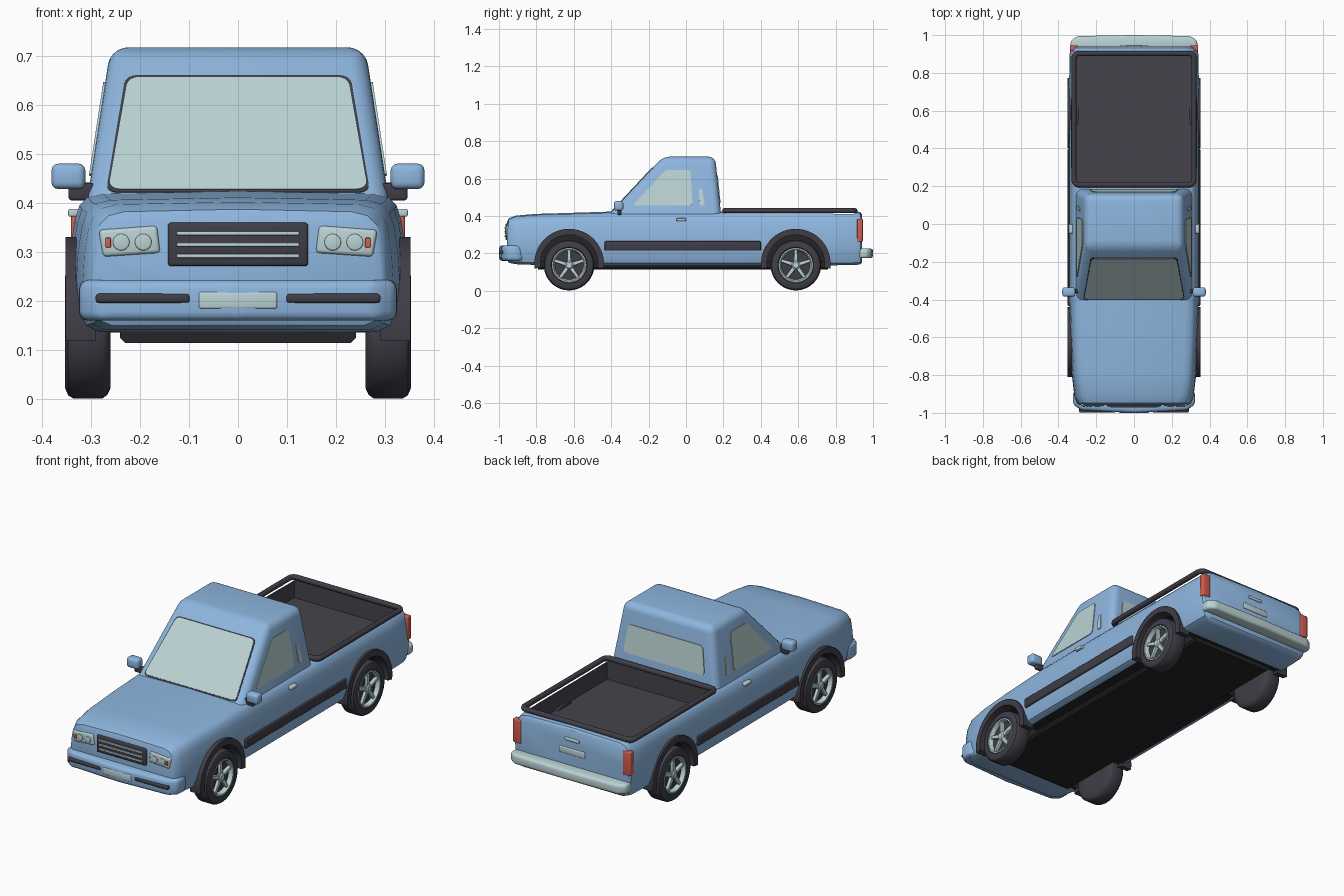
import bpy, bmesh, math
from mathutils import Vector

if "Cube" in bpy.data.objects:
    bpy.data.objects.remove(bpy.data.objects["Cube"])


def material(name, rgb):
    m = bpy.data.materials.new(name)
    m.diffuse_color = (*rgb, 1)
    m.use_nodes = True
    m.node_tree.nodes["Principled BSDF"].inputs["Base Color"].default_value = m.diffuse_color
    return m


BLUE = material("blue_paint", (0.27, 0.47, 0.74))
PALE = material("pale_glass_chrome", (0.50, 0.65, 0.66))
DARK = material("dark_plastic", (0.050, 0.047, 0.062))
LINER = material("bed_liner", (0.060, 0.057, 0.070))
BLACK = material("black_underside", (0.018, 0.018, 0.022))
RED = material("red_lens", (0.65, 0.11, 0.08))


def smooth(ob, angle=35):
    bpy.ops.object.select_all(action='DESELECT')
    ob.select_set(True)
    bpy.context.view_layer.objects.active = ob
    bpy.ops.object.shade_smooth_by_angle(angle=math.radians(angle))


def finish(name, bm, mats, mirror=False):
    bmesh.ops.recalc_face_normals(bm, faces=bm.faces)
    me = bpy.data.meshes.new(name)
    bm.to_mesh(me)
    bm.free()
    ob = bpy.data.objects.new(name, me)
    bpy.context.collection.objects.link(ob)
    for m in mats if isinstance(mats, list) else [mats]:
        me.materials.append(m)
    smooth(ob)
    if mirror:
        ob.modifiers.new("Mirror", 'MIRROR')
    return ob


def slab(name, ring, push, mat, bevel=0, corner=0, mirror=False):
    """Extrude a ring of 3D points along push, with rounded corners or edges."""
    bm = bmesh.new()
    bm.faces.new([bm.verts.new(p) for p in ring])
    if corner:
        bmesh.ops.bevel(bm, geom=bm.verts[:], offset=corner, segments=4, profile=0.5, affect='VERTICES')
    r = bmesh.ops.extrude_face_region(bm, geom=bm.faces[:])
    bmesh.ops.translate(bm, vec=push, verts=[v for v in r['geom'] if isinstance(v, bmesh.types.BMVert)])
    bmesh.ops.recalc_face_normals(bm, faces=bm.faces)
    if bevel:
        bmesh.ops.bevel(bm, geom=bm.edges[:], offset=bevel, segments=3, profile=0.5, affect='EDGES')
    return finish(name, bm, mat, mirror)


def prism(name, pts, axis, lo, hi, mat, **kw):
    """Extrude a 2D outline along one axis."""
    def at(a, b):
        return {'x': (lo, a, b), 'y': (a, lo, b), 'z': (a, b, lo)}[axis]
    push = {'x': (hi - lo, 0, 0), 'y': (0, hi - lo, 0), 'z': (0, 0, hi - lo)}[axis]
    return slab(name, [at(*p) for p in pts], push, mat, **kw)


def box(name, x, y, z, mat, **kw):
    return prism(name, [(x[0], z[0]), (x[1], z[0]), (x[1], z[1]), (x[0], z[1])], 'y', *y, mat, **kw)


def plate(name, ring, outward, mat, corner, lift=0.004, **kw):
    """Thin pane lying on a sloped surface."""
    ring = [Vector(p) for p in ring]
    n = (ring[1] - ring[0]).cross(ring[-1] - ring[0]).normalized()
    if n.dot(Vector(outward)) < 0:
        n = -n
    return slab(name, [p + n * lift for p in ring], -n * 0.008, mat, corner=corner, **kw)


def disc(cy, cz, r, n=48, a0=0, a1=360):
    full = a1 - a0 == 360
    k = n if full else n - 1
    return [(cy + r * math.cos(math.radians(a0 + (a1 - a0) * i / k)),
             cz + r * math.sin(math.radians(a0 + (a1 - a0) * i / k))) for i in range(n)]


def lathe(name, prof, cy, cz, mat, n=48):
    """Spin an (x, radius) profile around the axle line."""
    bm = bmesh.new()
    rings = [[bm.verts.new((x, *p)) for p in disc(cy, cz, r, n)] for x, r in prof]
    for a, b in zip(rings, rings[1:]):
        for i in range(n):
            bm.faces.new((a[i], a[(i + 1) % n], b[(i + 1) % n], b[i]))
    bm.faces.new(rings[0])
    bm.faces.new(rings[-1])
    return finish(name, bm, mat, True)


# Body shell lofted along its length: y, half width, bottom, top
sections = [(-.957, .290, .165, .362), (-.948, .302, .150, .382), (-.91, .316, .142, .397),
            (-.80, .329, .138, .406), (-.60, .339, .136, .412), (-.35, .344, .136, .420),
            (.20, .344, .136, .420), (.78, .343, .136, .420), (.91, .340, .138, .420),
            (.932, .335, .142, .415), (.940, .325, .150, .405)]
bm = bmesh.new()
loops = []
for y, w, b, t in sections:
    h = t - b
    half = [(w - .045, b), (w - .018, b + .012), (w - .005, b + .05), (w, b + .4 * h), (w - .003, b + .6 * h),
            (w - .011, b + .8 * h), (w - .021, t - .025), (w - .038, t - .008), (w - .07, t)]
    pts = [(0, b)] + half + [(0, t + .005)] + [(-x, z) for x, z in reversed(half)]
    loops.append([bm.verts.new((x, y, z)) for x, z in pts])
for p, q in zip(loops, loops[1:]):
    for i in range(len(p)):
        j = (i + 1) % len(p)
        bm.faces.new((p[i], p[j], q[j], q[i]))
bm.faces.new(loops[0])
bm.faces.new(loops[-1])
body = finish("body", bm, [BLUE, LINER, BLACK])

# Cut the load bed and the wheel wells
WHEELS = {"front": -.625, "rear": .587}
AXLE = .137
cutters = [box("bed_cutter", (-.305, .305), (.215, .90), (.32, .6), [BLUE, LINER, BLACK])]
for y in WHEELS.values():
    for lo, hi in ((.22, .5), (-.5, -.22)):
        cutters.append(prism("well_cutter", disc(y, AXLE + .008, .160), 'x', lo, hi, [BLUE, LINER, BLACK]))
for i, c in enumerate(cutters):
    c.hide_render = True
    for f in c.data.polygons:
        f.material_index = 2 if i else 1
    mod = body.modifiers.new("Cut", 'BOOLEAN')
    mod.operation, mod.solver, mod.object = 'DIFFERENCE', 'EXACT', c
    bpy.context.view_layer.objects.active = body
    bpy.ops.object.modifier_apply(modifier=mod.name)
    bpy.data.objects.remove(c)
for f in body.data.polygons:
    if f.normal.z < -.95 and f.center.z < .2 and -.8 < f.center.y < .78:
        f.material_index = 2
smooth(body)

# Underside floor pan
prism("floor_pan", [(-.24, .125), (-.23, .115), (.23, .115), (.24, .125), (.24, .16), (-.24, .16)],
      'y', -.79, .76, BLACK)


# Cab with tapering sides and sloping windscreen
def side_x(z): return .305 - (z - .42) * .153
def front_y(z): return -.40 + (z - .42) * .935
def back_y(z): return .186 - (z - .42) * .1


bm = bmesh.new()
low, high = [[bm.verts.new((sx * side_x(z), fy(z), z))
              for sx, fy in ((-1, front_y), (1, front_y), (1, back_y), (-1, back_y))] for z in (.37, .717)]
bm.faces.new(low)
bm.faces.new(high)
for i in range(4):
    bm.faces.new((low[i], low[(i + 1) % 4], high[(i + 1) % 4], high[i]))
bmesh.ops.recalc_face_normals(bm, faces=bm.faces)
bmesh.ops.bevel(bm, geom=[e for e in bm.edges if max(v.co.z for v in e.verts) > .5], offset=.036,
                segments=5, profile=.5, affect='EDGES')
finish("cab", bm, BLUE)

# Cab glass
for name, g, mat, lift in (("windscreen_seal", .005, DARK, .002), ("windscreen", 0, PALE, .004)):
    plate(name, [(x, front_y(z), z) for x, z in ((-.264 - g, .426 - g), (.264 + g, .426 - g),
                 (.224 + g, .654 + g), (-.224 - g, .654 + g))], (0, -1, 1), mat, .022, lift)
plate("rear_window", [(x, back_y(z), z) for x, z in ((-.235, .47), (.235, .47), (.215, .615), (-.215, .615))],
      (0, 1, 0), PALE, .02)
plate("side_window", [(side_x(z), y, z) for y, z in ((-.287, .455), (.035, .455), (.024, .646), (-.108, .646))],
      (1, 0, 0), PALE, .018, mirror=True)
plate("vent_slit", [(side_x(z), y, z) for y, z in ((.072, .455), (.100, .455), (.086, .545), (.068, .545))],
      (1, 0, 0), PALE, .008, mirror=True)

# Bed rim: rounded rectangle tube
cu = bpy.data.curves.new("bed_rim", 'CURVE')
cu.dimensions, cu.bevel_depth, cu.bevel_resolution = '3D', .014, 3
path = []
for cx, cy, a in ((.29, .875, 0), (-.29, .875, 90), (-.29, .235, 180), (.29, .235, 270)):
    path += disc(cx, cy, .028, 6, a, a + 90)
sp = cu.splines.new('POLY')
sp.points.add(len(path) - 1)
for p, (x, y) in zip(sp.points, path):
    p.co = (x, y, .428, 1)
sp.use_cyclic_u = True
rim = bpy.data.objects.new("bed_rim", cu)
bpy.context.collection.objects.link(rim)
cu.materials.append(DARK)
bpy.ops.object.select_all(action='DESELECT')
rim.select_set(True)
bpy.context.view_layer.objects.active = rim
bpy.ops.object.convert(target='MESH')

# Wheels, rims and arch flares
for name, y in WHEELS.items():
    lathe(name + "_tyre", [(.26, .08), (.26, .115), (.266, .128), (.276, .135), (.336, .135), (.346, .129),
                           (.352, .115), (.351, .096), (.342, .088), (.326, .084)], y, AXLE, DARK)
    lathe(name + "_rim_ring", [(.325, .092), (.350, .092), (.350, .085), (.335, .077), (.325, .077)], y, AXLE, PALE)
    lathe(name + "_rim_dish", [(.322, .079), (.329, .079)], y, AXLE, DARK)
    lathe(name + "_hub", [(.32, .022), (.345, .022), (.350, .015)], y, AXLE, PALE, 24)
    for k in range(5):
        a = math.radians(90 + 72 * k)
        u, v = Vector((math.cos(a), math.sin(a))), Vector((-math.sin(a), math.cos(a)))
        c = Vector((y, AXLE))
        prism(name + "_spoke", [c + u * .012 + v * .011, c + u * .082 + v * .008, c + u * .082 - v * .008,
                                c + u * .012 - v * .011], 'x', .326, .344, PALE, bevel=.003, mirror=True)
    prism(name + "_arch_flare", disc(y, AXLE + .008, .186, 32, -8, 188)
          + disc(y, AXLE + .008, .154, 32, 188, -8), 'x', .29, .351, DARK, mirror=True)

# Side trim, handles and mirrors
box("side_trim", (.32, .351), (-.435, .40), (.214, .265), DARK, bevel=.006, mirror=True)
box("door_handle", (.32, .346), (-.05, .0), (.372, .388), PALE, bevel=.004, mirror=True)
box("mirror_stalk", (.29, .345), (-.365, -.345), (.405, .44), DARK, bevel=.006, mirror=True)
box("mirror", (.311, .380), (-.385, -.335), (.428, .480), BLUE, bevel=.014, mirror=True)

# Front bumper, licence plate and strips
prism("front_bumper", [(-.30, -.86), (-.325, -.90), (-.322, -.955), (-.28, -.986), (0, -1), (.28, -.986),
                       (.322, -.955), (.325, -.90), (.30, -.86)], 'z', .160, .243, BLUE, bevel=.018)
box("bumper_strip", (.098, .29), (-.998, -.97), (.196, .215), DARK, bevel=.006, mirror=True)
box("front_plate", (-.08, .08), (-1, -.97), (.184, .219), PALE, bevel=.005)

# Grille and headlights
box("grille", (-.143, .143), (-.966, -.93), (.271, .360), DARK, bevel=.007)
for z in (.292, .315, .338):
    box("grille_bar", (-.125, .125), (-.971, -.96), (z - .004, z + .004), PALE, bevel=.002)
prism("headlight", [(.158, .298), (.275, .290), (.284, .345), (.165, .354)], 'y', -.964, -.925, PALE,
      bevel=.008, mirror=True)
for x in (.193, .238):
    prism("lamp", disc(x, .320, .017, 24), 'y', -.968, -.95, PALE, bevel=.003, mirror=True)
box("side_marker", (.259, .270), (-.968, -.95), (.309, .329), RED, bevel=.002, mirror=True)

# Tail end
prism("rear_bumper", [(-.335, .925), (-.335, .97), (-.30, .995), (0, 1), (.30, .995), (.335, .97), (.335, .925)],
      'z', .174, .226, PALE, bevel=.014)
box("tail_light", (.295, .340), (.915, .945), (.262, .385), RED, bevel=.005, mirror=True)
box("tailgate_handle", (-.042, .042), (.93, .947), (.353, .368), PALE, bevel=.004)
box("rear_plate", (-.075, .075), (.93, .946), (.283, .315), PALE, bevel=.004)
